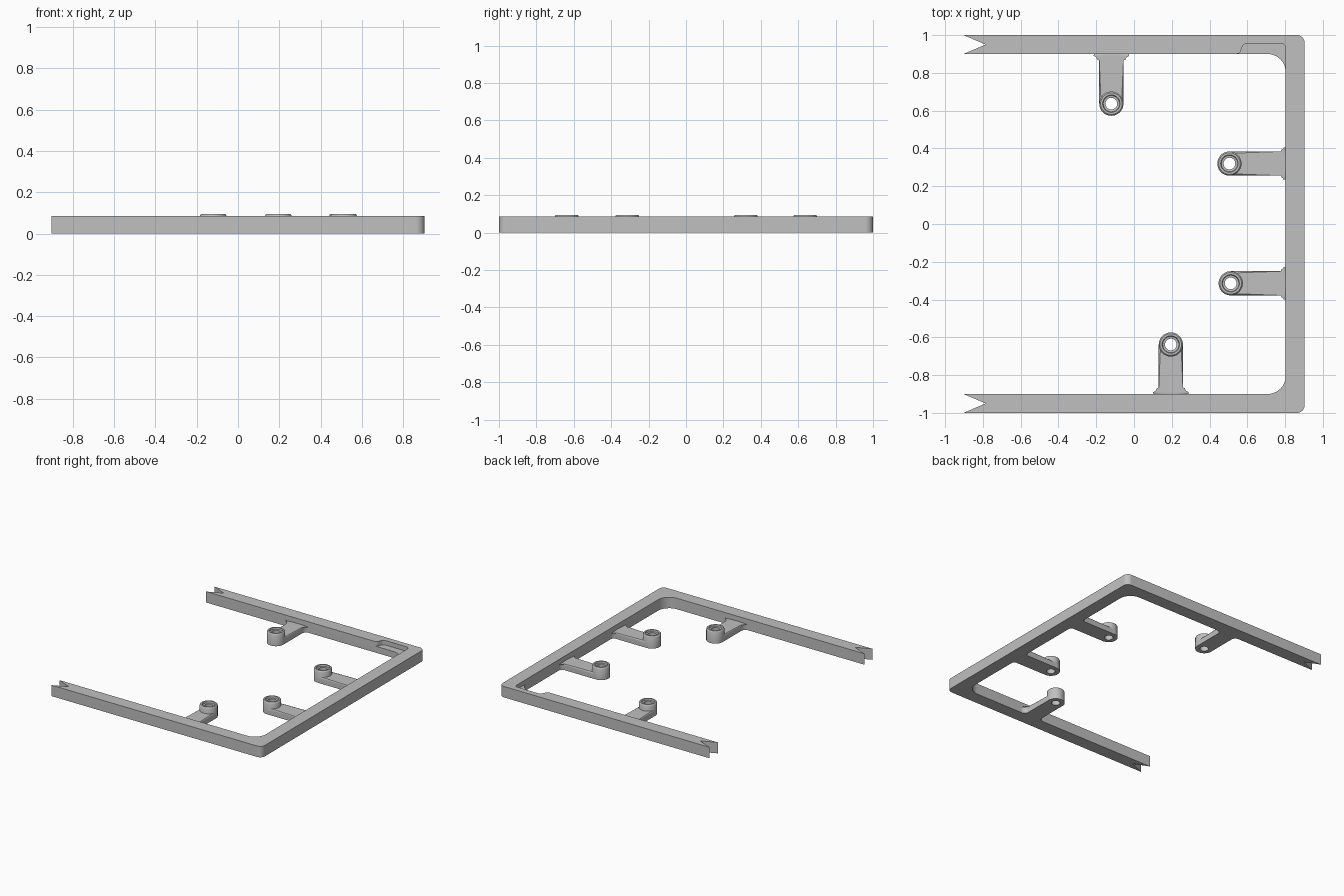
import bpy, bmesh
from math import pi, cos, sin, tan
from mathutils import Vector, Matrix

old = bpy.data.objects.get("Cube")
if old:
    bpy.data.objects.remove(old, do_unlink=True)

grey = bpy.data.materials.new("plain grey")
grey.use_nodes = True
colour = (0.53, 0.53, 0.53, 1)
grey.diffuse_color = colour
grey.node_tree.nodes["Principled BSDF"].inputs["Base Color"].default_value = colour

HEIGHT, ARM_TOP, BOSS_TOP = 0.085, 0.047, 0.095
HX, HY, WIDTH = 0.903, 1.0, 0.1
R = 0.064


def rounded(corners, steps=8):
    """Closed outline from (x, y, radius) corners, each replaced by an arc."""
    out = []
    for i, (x, y, r) in enumerate(corners):
        p = Vector((x, y))
        if r == 0:
            out.append(p)
            continue
        a = (Vector(corners[i - 1][:2]) - p).normalized()
        b = (Vector(corners[(i + 1) % len(corners)][:2]) - p).normalized()
        half = a.angle(b) / 2
        centre = p + (a + b).normalized() * (r / sin(half))
        start = p + a * (r / tan(half)) - centre
        end = p + b * (r / tan(half)) - centre
        for k in range(steps + 1):
            out.append(centre + start.lerp(end, k / steps).normalized() * r)
    return out


def finish(name, bm):
    bmesh.ops.recalc_face_normals(bm, faces=bm.faces)
    mesh = bpy.data.meshes.new(name)
    bm.to_mesh(mesh)
    bm.free()
    mesh.materials.append(grey)
    obj = bpy.data.objects.new(name, mesh)
    bpy.context.collection.objects.link(obj)
    return obj


def extrude(outline, z0, z1):
    """Closed prism over an outline."""
    bm = bmesh.new()
    low, high = ([bm.verts.new((p.x, p.y, z)) for p in outline] for z in (z0, z1))
    bm.faces.new(low)
    bm.faces.new(high)
    for i in range(len(outline)):
        bm.faces.new((low[i - 1], low[i], high[i], high[i - 1]))
    return bm


# Three-sided frame with V-notched free ends
ix, iy = HX - WIDTH, HY - WIDTH
apex_x, apex_y = -0.785, HY - WIDTH / 2
frame = finish("frame", extrude(rounded([
    (-HX, -HY, 0), (HX, -HY, 0.04), (HX, HY, 0.04), (-HX, HY, 0),
    (apex_x, apex_y, 0), (-HX, iy, 0), (ix, iy, 0.095), (ix, -iy, 0.095),
    (-HX, -iy, 0), (apex_x, -apex_y, 0)]), 0, HEIGHT))

# Shallow pocket cut into the top of the back inner corner
pocket = finish("pocket_cutter", extrude(rounded([
    (0.54, 0.8, 0), (0.54, 0.9, 0), (0.56, 0.905, 0.012), (0.58, 0.955, 0.025),
    (ix, 0.955, 0.025), (ix, 0.8, 0)]), 0.05, 0.2))
pocket.hide_render = True
cut = frame.modifiers.new("pocket", "BOOLEAN")
cut.operation, cut.solver, cut.object = "DIFFERENCE", "EXACT", pocket
bpy.context.view_layer.objects.active = frame
bpy.ops.object.modifier_apply(modifier=cut.name)
bpy.data.objects.remove(pocket, do_unlink=True)


def add_arm(name, length, flare):
    """Arm from the boss at the origin along +x, flaring where it meets the frame."""
    side = [Vector((0, R))]
    for k in range(9):
        t = k / 8 * pi / 2
        side.append(Vector((length - flare + flare * sin(t), R + flare * (1 - cos(t)))))
    bore = [Vector((0.05 * cos(t), 0.05 * sin(t)))
            for t in (-pi / 2 + pi * k / 12 for k in range(13))]
    outline = side + [Vector((p.x, -p.y)) for p in reversed(side)] + bore
    bm = extrude(outline, 0, ARM_TOP)
    rim = [e for e in bm.edges
           if all(v.co.z > 0.01 and abs(v.co.y) > R - 0.001 for v in e.verts)
           and e.verts[0].co.y * e.verts[1].co.y > 0]
    bmesh.ops.bevel(bm, geom=rim, offset=0.01, segments=4, profile=0.5, affect="EDGES")
    return finish(name, bm)


def add_boss(name):
    """Upright boss turned from a profile, with a stepped through hole."""
    profile = [(0.031, 0), (R, 0), (R, 0.086), (0.061, 0.092), (0.057, BOSS_TOP),
               (0.046, BOSS_TOP), (0.043, 0.083), (0.031, 0.081)]
    bm = bmesh.new()
    ring = [bm.verts.new((r, 0, z)) for r, z in profile]
    edges = [bm.edges.new((ring[i - 1], ring[i])) for i in range(len(ring))]
    bmesh.ops.spin(bm, geom=ring + edges, cent=(0, 0, 0), axis=(0, 0, 1),
                   angle=2 * pi, steps=40, use_merge=True)
    bmesh.ops.remove_doubles(bm, verts=bm.verts, dist=0.0001)
    return finish(name, bm)


# Mounting arms: boss position, direction towards the frame, flare radius
mounts = {
    "back": (-0.12, 0.637, pi / 2, 0.035),
    "side_back": (0.505, 0.32, 0, 0.025),
    "side_front": (0.512, -0.314, 0, 0.025),
    "front": (0.195, -0.638, -pi / 2, 0.035),
}
parts = [frame]
for label, (x, y, turn, flare) in mounts.items():
    length = ix - x if turn == 0 else iy - abs(y)
    for obj in (add_arm(label + "_arm", length, flare), add_boss(label + "_boss")):
        obj.matrix_world = Matrix.Translation((x, y, 0)) @ Matrix.Rotation(turn, 4, "Z")
        parts.append(obj)

bpy.ops.object.select_all(action="DESELECT")
for obj in parts:
    obj.select_set(True)
bpy.context.view_layer.objects.active = frame
bpy.ops.object.shade_smooth_by_angle(angle=0.6)
